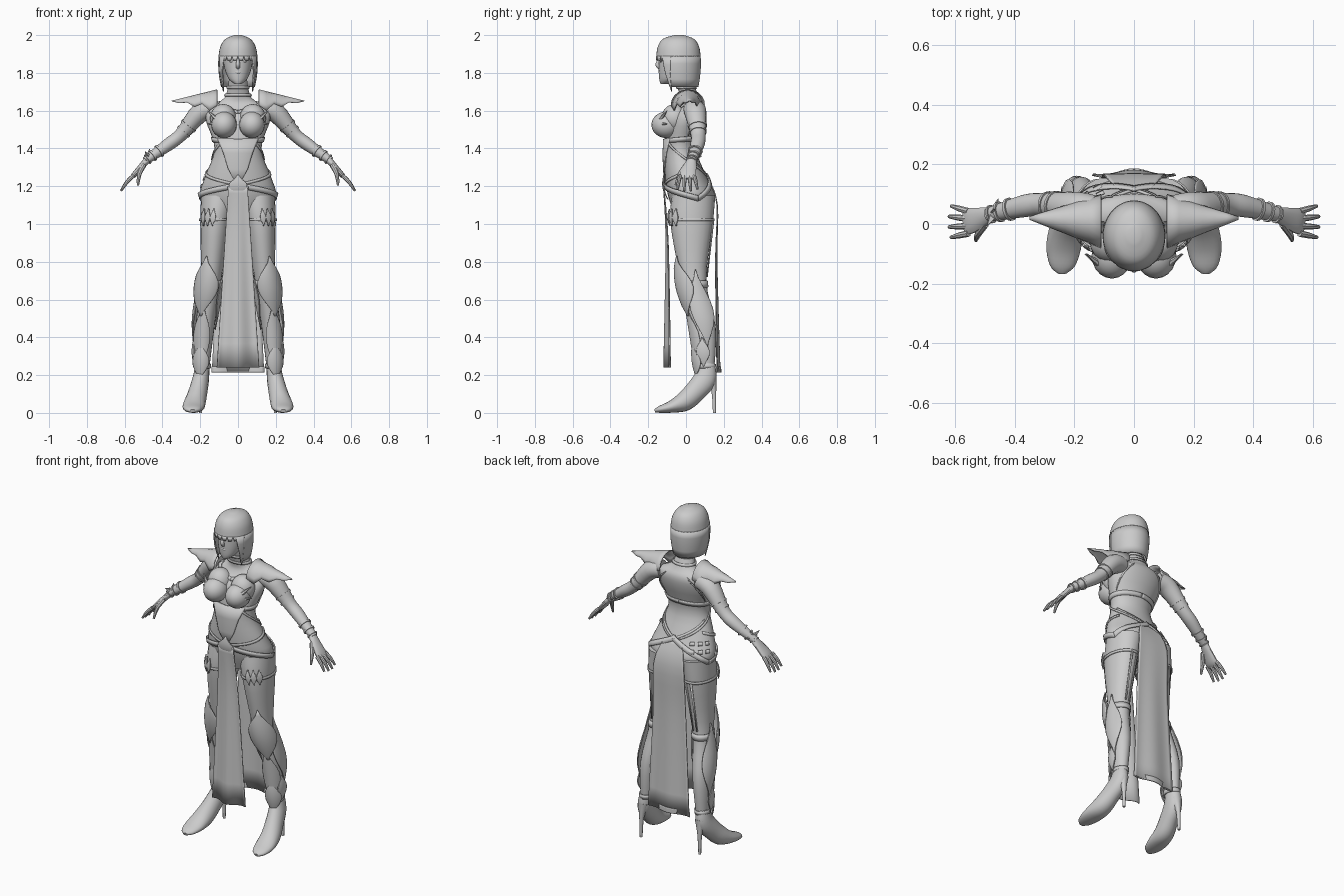
import bpy, bmesh
from math import sin, cos, pi, radians, tau
from mathutils import Vector

cube = bpy.data.objects.get("Cube")
if cube:
    bpy.data.objects.remove(cube, do_unlink=True)

grey = (0.6, 0.6, 0.6, 1)
material = bpy.data.materials.new("plain grey")
material.use_nodes = True
material.diffuse_color = grey
material.node_tree.nodes["Principled BSDF"].inputs["Base Color"].default_value = grey
ACROSS, DEEP = Vector((1, 0, 0)), Vector((0, 1, 0))
THIN = .006

def finish(bm, name, mirror=False, thickness=0, angle=40):
    """Turn a bmesh into a shaded object, optionally mirrored and thickened."""
    bmesh.ops.remove_doubles(bm, verts=bm.verts, dist=.0002)
    bmesh.ops.recalc_face_normals(bm, faces=bm.faces)
    mesh = bpy.data.meshes.new(name)
    bm.to_mesh(mesh)
    bm.free()
    mesh.materials.append(material)
    mesh.shade_smooth()
    mesh.set_sharp_from_angle(angle=radians(angle))
    part = bpy.data.objects.new(name, mesh)
    bpy.context.collection.objects.link(part)
    if mirror:
        part.modifiers.new("Mirror", 'MIRROR').use_mirror_merge = False
    if thickness:
        solid = part.modifiers.new("Solidify", 'SOLIDIFY')
        solid.thickness, solid.offset = thickness, 0

def smooth(points, steps=4):
    """Catmull-Rom curve through rows of numbers."""
    result, last = [], len(points) - 1
    for i in range(last):
        before, start, end, after = (points[min(max(i + d, 0), last)] for d in (-1, 0, 1, 2))
        for j in range(steps):
            t = j / steps
            result.append([b + t / 2 * (c - a + t * (2*a - 5*b + 4*c - d + t * (3*b - a - 3*c + d)))
                           for a, b, c, d in zip(before, start, end, after)])
    return result + [list(points[-1])]

def skin(bm, rows, closed):
    """Join rows of points with quads."""
    grid = [[bm.verts.new(point) for point in row] for row in rows]
    count = len(grid[0])
    for upper, lower in zip(grid, grid[1:]):
        for i in range(count if closed else count - 1):
            j = (i + 1) % count
            bm.faces.new((upper[i], upper[j], lower[j], lower[i]))
    return grid

def tube(name, points, mirror=False, ratio=1, axis=DEEP, level=False, sides=20):
    """Closed limb through (x, y, z, radius) or (x, y, z, radius, radius along axis)."""
    path = smooth(points)
    rows = []
    for i, point in enumerate(path):
        centre = Vector(point[:3])
        u, v = ACROSS, DEEP
        if not level:
            ahead, behind = path[min(i + 1, len(path) - 1)], path[max(i - 1, 0)]
            along = (Vector(ahead[:3]) - Vector(behind[:3])).normalized()
            v = (axis - along * axis.dot(along)).normalized()
            u = along.cross(v)
        ring = [centre + u * point[3] * cos(tau * k / sides) + v * point[-1] * ratio * sin(tau * k / sides)
                for k in range(sides)]
        for corner in ring:
            corner.z = max(corner.z, 0)
        rows.append(ring)
    bm = bmesh.new()
    grid = skin(bm, rows, True)
    bm.faces.new(grid[0])
    bm.faces.new(grid[-1])
    finish(bm, name, mirror)
    return path

def sheet(name, rows, mirror=False, thickness=THIN):
    bm = bmesh.new()
    skin(bm, rows, False)
    finish(bm, name, mirror, thickness)

def wrap(name, body, rows, mirror=False, offset=THIN, lift=0, cells=16):
    """Plate hugging a level-ringed body; each row runs (angle, z) to (angle, z)."""
    rings = sorted(body, key=lambda ring: ring[2])

    def hug(angle, z, gap):
        low, high = next(((a, b) for a, b in zip(rings, rings[1:]) if b[2] >= z), rings[-2:])
        t = (z - low[2]) / (high[2] - low[2])
        x, y, height, wide, deep = (a + (b - a) * t for a, b in zip(low, high))
        return (x + (wide + gap) * cos(radians(angle)), y + (deep + gap) * sin(radians(angle)), z)

    surface = []
    for i, (start, z, end, end_z) in enumerate(rows):
        gap = offset + lift * sin(pi * i / (len(rows) - 1))
        surface.append([hug(start + (end - start) * k / cells, z + (end_z - z) * k / cells, gap)
                        for k in range(cells + 1)])
    sheet(name, surface, mirror)

def band(name, body, start, z, end, end_z, width=.014, mirror=False, offset=.004):
    """Strap of even width around a body."""
    wrap(name, body, [(start, z, end, end_z), (start, z - width, end, end_z - width)],
         mirror, offset, cells=28)

def leaf(name, body, angle, top, bottom, spread, lift=THIN, mirror=True):
    """Pointed armour plate, widest in the middle."""
    rows = []
    for i in range(11):
        z = top + (bottom - top) * i / 10
        half = 1 + spread * abs(sin(pi * i / 10)) ** 1.5
        rows.append((angle - half, z, angle + half, z))
    wrap(name, body, rows, mirror, lift=lift)

def ball(name, place, size, mirror=False):
    bm = bmesh.new()
    bmesh.ops.create_uvsphere(bm, u_segments=20, v_segments=12, radius=1)
    bmesh.ops.scale(bm, vec=size, verts=bm.verts)
    bmesh.ops.translate(bm, vec=place, verts=bm.verts)
    finish(bm, name, mirror)

# Torso and neck
torso = tube("torso", [
    (0, .03, 1.05, .13, .09), (0, .03, 1.15, .2, .125), (0, 0, 1.25, .175, .11),
    (0, -.03, 1.4, .124, .085), (0, 0, 1.55, .17, .095), (0, .03, 1.62, .155, .07),
    (0, .02, 1.67, .07, .05), (0, -.02, 1.78, .046, .046)], level=True, sides=32)
ball("bust_cups", (.074, -.105, 1.525), (.068, .078, .07), mirror=True)
ball("bust_tops", (.078, -.06, 1.56), (.07, .07, .075), mirror=True)
for x, z in ((.16, 1.6), (.165, 1.53), (.05, 1.61)):
    tube("cup_spikes", [(.09, -.155, 1.53, .018), (x, -.1, z, .002)], mirror=True, sides=6)

# Bodice, straps and collar
wrap("corset_front", torso, [(-90 - half, 1.2 + half / 200, -90 + half, 1.2 + half / 200)
                             for half in (50, 35, 18, 1)])
band("bust_band", torso, -90, 1.45, 90, 1.47, width=.025, mirror=True)
band("corset_edges", torso, -50, 1.44, 80, 1.26, mirror=True)
band("cross_straps", torso, -110, 1.2, 30, 1.3, mirror=True)
band("back_straps", torso, 20, 1.36, 100, 1.24, mirror=True)
band("armhole_edges", torso, 20, 1.48, 60, 1.63, mirror=True)
band("neckline_edges", torso, -90, 1.6, -20, 1.65, mirror=True)
band("collar", torso, 0, 1.69, 360, 1.69)
band("choker", torso, 0, 1.73, 360, 1.73)

# Hip belt with a pointed clasp and side buckles
band("hip_belt_front", torso, -90, 1.22, 15, 1.15, width=.03, mirror=True, offset=.01)
band("hip_belt_back", torso, 15, 1.15, 92, 1.27, width=.03, mirror=True, offset=.01)
leaf("belt_clasp", torso, -90, 1.26, 1.13, 14, lift=.012, mirror=False)
for start in (122, 138, 154):
    for z in (1.25, 1.21):
        band("hip_buckle", torso, start, z, start + 9, z, width=.02, offset=.012)

# Pauldrons: arched wings with ragged edges
wing = []
for i in range(7):
    t = i / 6
    half = .003 + .085 * (1 - t)
    drop = (.12 if i % 2 else .08) * (1 - t)
    wing.append([(.11 + .24 * t, .01 + .01 * t + half * sin(a), 1.71 - .06 * t - drop * (1 - cos(a)))
                 for a in (pi / 10 * k for k in range(-5, 6))])
sheet("pauldrons", wing, mirror=True)

# Head and face
tube("head", [(0, -.115, 1.742, .018, .02), (0, -.09, 1.77, .05, .052), (0, -.055, 1.84, .075, .09),
              (0, -.045, 1.92, .076, .094), (0, -.04, 1.97, .05, .06)], level=True, sides=28)
tube("nose", [(0, -.14, 1.872, .007), (0, -.152, 1.845, .011), (0, -.138, 1.828, .011)], sides=10)
ball("eyes", (.03, -.131, 1.862), (.016, .008, .007), mirror=True)
ball("lips", (0, -.137, 1.803), (.02, .009, .008))

# Bobbed hair with fringe and front locks, flush with the crown
crown = [(0, -.04, 1.885, .104, .118), (0, -.04, 1.94, .093, .109),
         (0, -.04, 1.98, .066, .082), (0, -.037, 2, .02, .025)]
tube("hair_crown", crown, level=True, sides=36)
hair = smooth([(0, -.035, 1.7, .085, .096), (0, -.04, 1.8, .103, .117)] + crown)
wrap("hair_bob", hair, [(3 * i - 42, 1.89 - .041 * i, 222 - 3 * i, 1.89 - .041 * i) for i in range(5)],
     offset=-.003, cells=36)
wrap("front_locks", hair, [(5 * i - 46, 1.89 - .047 * i, -20 - i, 1.89 - .047 * i) for i in range(5)],
     mirror=True, offset=-.001, cells=6)
for start in range(-144, -40, 18):
    wrap("fringe_lock", hair, [(start, 1.89, start + 18, 1.89), (start + 4, 1.865, start + 14, 1.865)],
         offset=-.003, cells=4)

# Arms, hands and fingers
arm = tube("arms", [(.13, .04, 1.61, .05), (.2, .05, 1.59, .053), (.3, .065, 1.475, .036),
                    (.37, .06, 1.42, .034), (.49, .03, 1.335, .021)], mirror=True, ratio=1.1)
tube("hands", [(.475, .033, 1.345, .019, .023), (.515, .02, 1.3, .016, .036),
               (.55, .01, 1.26, .014, .044), (.57, .006, 1.24, THIN, .04)], mirror=True, sides=14)
for i, reach in enumerate((.88, 1, 1, .9)):
    y = .043 - .025 * i
    tube("fingers", [(.555, y, 1.255, .011), (.555 + .035 * reach, y * 1.2, 1.255 - .035 * reach, .01),
                     (.555 + .065 * reach, y * 1.4, 1.255 - .08 * reach, .006)], mirror=True, sides=8)
tube("thumbs", [(.5, 0, 1.31, .014), (.522, -.032, 1.265, .012), (.53, -.055, 1.205, .006)], mirror=True, sides=8)

def cuff(name, step, length, flare):
    """Ring around the arms, a given number of steps along them."""
    start, end = Vector(arm[step]), Vector(arm[step + 1])
    ends = [start.lerp(end, t) for t in (.5 - length / 2, .5 + length / 2)]
    tube(name, [(*p[:3], p[3] + flare) for p in ends], mirror=True, ratio=1.1)

for step in (6, 7):
    cuff("arm_bands", step, .3, .004)
for step in (13, 14, 15):
    cuff("bangles", step, .25, .006)
for k in range(5):
    a = tau * k / 5
    tube("right_bracelet_spike", [(-.47, .035, 1.35, .02), (-.475 + .02 * cos(a), .035 + .05 * cos(a), 1.36 + .04 * sin(a), .001)],
         axis=Vector((1, .3, .2)), sides=4)

# Legs and heeled boots
leg = tube("legs", [(.1, .04, 1.15, .095, .115), (.12, .03, 1, .08, .112), (.143, .04, .7, .054, .068),
                    (.175, .092, .45, .05, .066), (.188, .105, .2, .032, .042)], mirror=True, level=True)
tube("boots", [(.187, .108, .26, .045, .036), (.197, .1, .18, .06, .044), (.212, .045, .11, .056, .05),
               (.226, -.01, .06, .052, .056), (.236, -.08, .032, .032, .058), (.24, -.14, .018, .018, .042),
               (.24, -.165, .01, .009, .015)], mirror=True, axis=ACROSS)
tube("heels", [(.192, .13, .2, .034), (.196, .147, .12, .014), (.198, .15, 0, .008)], mirror=True, sides=10)

# Stocking tops, garters and pointed ornaments
band("stocking_tops", leg, 0, 1.03, 360, 1.03, mirror=True)
for angle in (75, 100):
    band("garters", leg, angle, 1.02, angle + 7, 1.02, width=.3, mirror=True)
for angle in (-80, -62, -44):
    leaf("thigh_ornaments", leg, angle, 1.08, .99, 8)

# Leg armour
band("knee_straps", leg, 0, .7, 360, .7, width=.035, mirror=True)
leaf("knee_guards", leg, -62, .83, .5, 58, lift=.026)
leaf("outer_knee_plates", leg, 10, .76, .34, 42, lift=.016)
leaf("inner_knee_plates", leg, -168, .77, .44, 32)
leaf("shin_guards", leg, -70, .58, .2, 50)
leaf("ankle_guards", leg, -72, .37, .17, 50, lift=.014)
leaf("ankle_wings", leg, -10, .4, .24, 28, lift=.012)
band("ankle_bands", leg, 0, .26, 360, .26, width=.025, mirror=True)

# Hanging front and back cloths with soft folds
def cloth(name, rows, fold):
    sheet(name, [[(wide * u / 8, y + fold * (1.2 - z) * cos(u * .5), z) for u in range(-8, 9)]
                 for z, wide, y in smooth(rows)])

cloth("front_cloth", [(1.21, .05, -.12), (.9, .07, -.1), (.24, .112, -.1)], -.018)
cloth("back_cloth", [(1.24, .06, .12), (1.1, .1, .165), (.8, .11, .16), (.22, .138, .172)], .008)
cloth("back_cloth_hem", [(.245, .14, .172), (.215, .14, .172)], .012)
